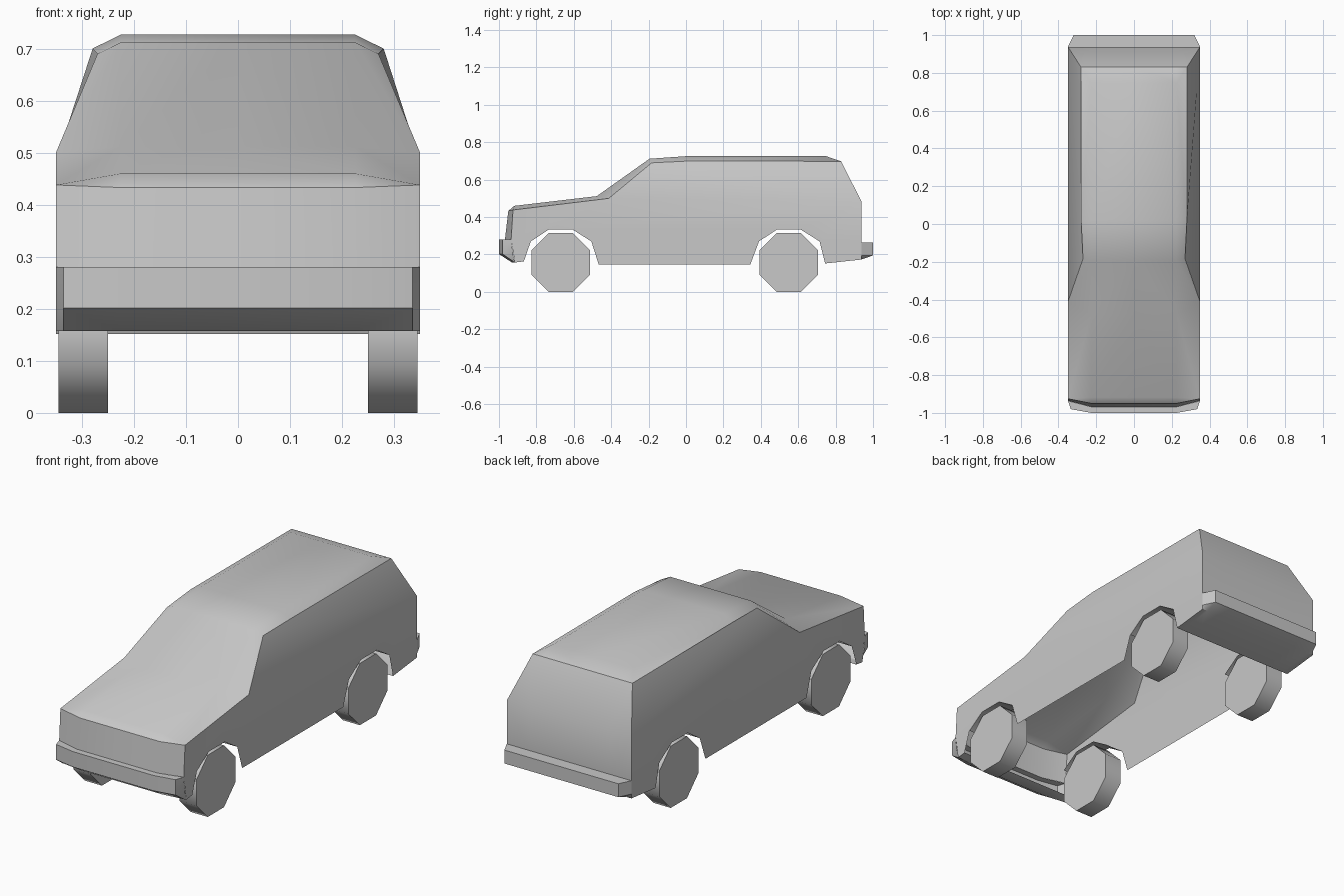
import bpy, bmesh, math
from mathutils import Matrix

cube = bpy.data.objects.get("Cube")
if cube:
    bpy.data.objects.remove(cube, do_unlink=True)

GREY = (0.58, 0.58, 0.58, 1)
paint = bpy.data.materials.new("light_grey")
paint.use_nodes = True
paint.diffuse_color = GREY
paint.node_tree.nodes["Principled BSDF"].inputs["Base Color"].default_value = GREY

HALF = 0.35    # half width of the body
CROWN = 0.225  # half width of the flat middle of roof and hood


def finish(name, bm, mirror=True, flip=False, angle=40):
    """Clean the mesh, shade it and mirror it across the middle."""
    bmesh.ops.remove_doubles(bm, verts=bm.verts, dist=0.0005)
    bmesh.ops.recalc_face_normals(bm, faces=bm.faces)
    if flip:
        bmesh.ops.reverse_faces(bm, faces=bm.faces)
    mesh = bpy.data.meshes.new(name)
    bm.to_mesh(mesh)
    bm.free()
    mesh.materials.append(paint)
    obj = bpy.data.objects.new(name, mesh)
    bpy.context.collection.objects.link(obj)
    bpy.ops.object.select_all(action='DESELECT')
    obj.select_set(True)
    bpy.context.view_layer.objects.active = obj
    bpy.ops.object.shade_smooth_by_angle(angle=math.radians(angle))
    if mirror:
        mod = obj.modifiers.new("Mirror", 'MIRROR')
        mod.merge_threshold = 0.0005
    return obj


def face(bm, points):
    bm.faces.new([bm.verts.new(p) for p in points])


def loft(bm, rows):
    """Skin neighbouring rows of points, skipping collapsed corners."""
    for a, b in zip(rows, rows[1:]):
        for i in range(len(a) - 1):
            quad = list(dict.fromkeys([a[i], a[i + 1], b[i + 1], b[i]]))
            if len(quad) > 2:
                face(bm, quad)


def arch(y):
    """Wheel arch outline, front to back."""
    return [(y - 0.16, 0.27), (y - 0.064, 0.333),
            (y + 0.064, 0.333), (y + 0.164, 0.27)]


FRONT, REAR = -0.67, 0.55

# Body: grille, hood, windscreen, roof and tailgate
# each station: edge x, edge y, edge z, crown y, crown z
stations = [
    (HALF, -0.935, 0.28, -0.968, 0.28),
    (HALF, -0.925, 0.438, -0.95, 0.433),
    (HALF, -0.925, 0.438, -0.918, 0.46),
    (HALF, -0.413, 0.50, -0.477, 0.512),
    (0.27, -0.184, 0.69, -0.195, 0.712),
    (0.28, 0.02, 0.70, 0.02, 0.727),
    (0.28, 0.83, 0.698, 0.745, 0.727),
    (0.28, 0.83, 0.698, 0.83, 0.698),
    (HALF, 0.938, 0.483, 0.938, 0.483),
    (HALF, 0.938, 0.263, 0.938, 0.263),
]
body = bmesh.new()
loft(body, [[(x, y, z), (CROWN, cy, cz), (0, cy, cz)]
            for x, y, z, cy, cz in stations])

# Body: leaning window band
face(body, [s[:3] for s in stations[3:7]] + [stations[8][:3]])

# Body: lower side with both arches cut out
lower = ([(-0.925, 0.438), (-0.935, 0.28), (-0.915, 0.157), (-0.867, 0.163)]
         + arch(FRONT) + [(-0.467, 0.147), (0.344, 0.147)]
         + arch(REAR) + [(0.744, 0.152), (0.938, 0.173), (0.938, 0.263),
                         (0.938, 0.483), (-0.413, 0.50)])
face(body, [(HALF, y, z) for y, z in lower])
finish("body", body)


# Bumpers: strips wrapped round the ends, with the underside closed
def bumper_row(side_y, corner_y, mid_y, z, corner_x):
    return [(HALF, side_y, z), (corner_x, corner_y, z),
            (CROWN, mid_y, z), (0, mid_y, z)]


front = bmesh.new()
loft(front, [
    bumper_row(-0.935, -0.94, -0.968, 0.28, 0.335),
    bumper_row(-0.935, -0.98, -1.0, 0.28, 0.335),
    bumper_row(-0.925, -0.98, -1.0, 0.202, 0.335),
    bumper_row(-0.915, -0.915, -0.93, 0.157, 0.335),
    bumper_row(-0.867, -0.867, -0.867, 0.163, 0.335),
])
finish("front_bumper", front)

rear = bmesh.new()
loft(rear, [
    bumper_row(0.938, 0.938, 0.938, 0.263, 0.32),
    bumper_row(0.938, 1.0, 1.0, 0.263, 0.32),
    bumper_row(0.938, 1.0, 1.0, 0.195, 0.32),
    bumper_row(0.938, 0.938, 0.938, 0.173, 0.32),
    bumper_row(0.744, 0.744, 0.744, 0.152, 0.32),
])
finish("rear_bumper", rear)

# Wheels and arch liners
for label, y in (("front", FRONT), ("rear", REAR)):
    liner = bmesh.new()
    loft(liner, [[(x, py, pz) for py, pz in arch(y)] for x in (HALF, 0.25)])
    finish(label + "_arch_liners", liner, flip=True)

    wheel = bmesh.new()
    radius = 0.157 / math.cos(math.pi / 8)
    place = (Matrix.Translation((0.2975, y, 0.157))
             @ Matrix.Rotation(math.pi / 2, 4, 'Y')
             @ Matrix.Rotation(math.pi / 8, 4, 'Z'))
    bmesh.ops.create_cone(wheel, cap_ends=True, segments=8, radius1=radius,
                          radius2=radius, depth=0.095, matrix=place)
    finish(label + "_wheels", wheel, angle=50)
